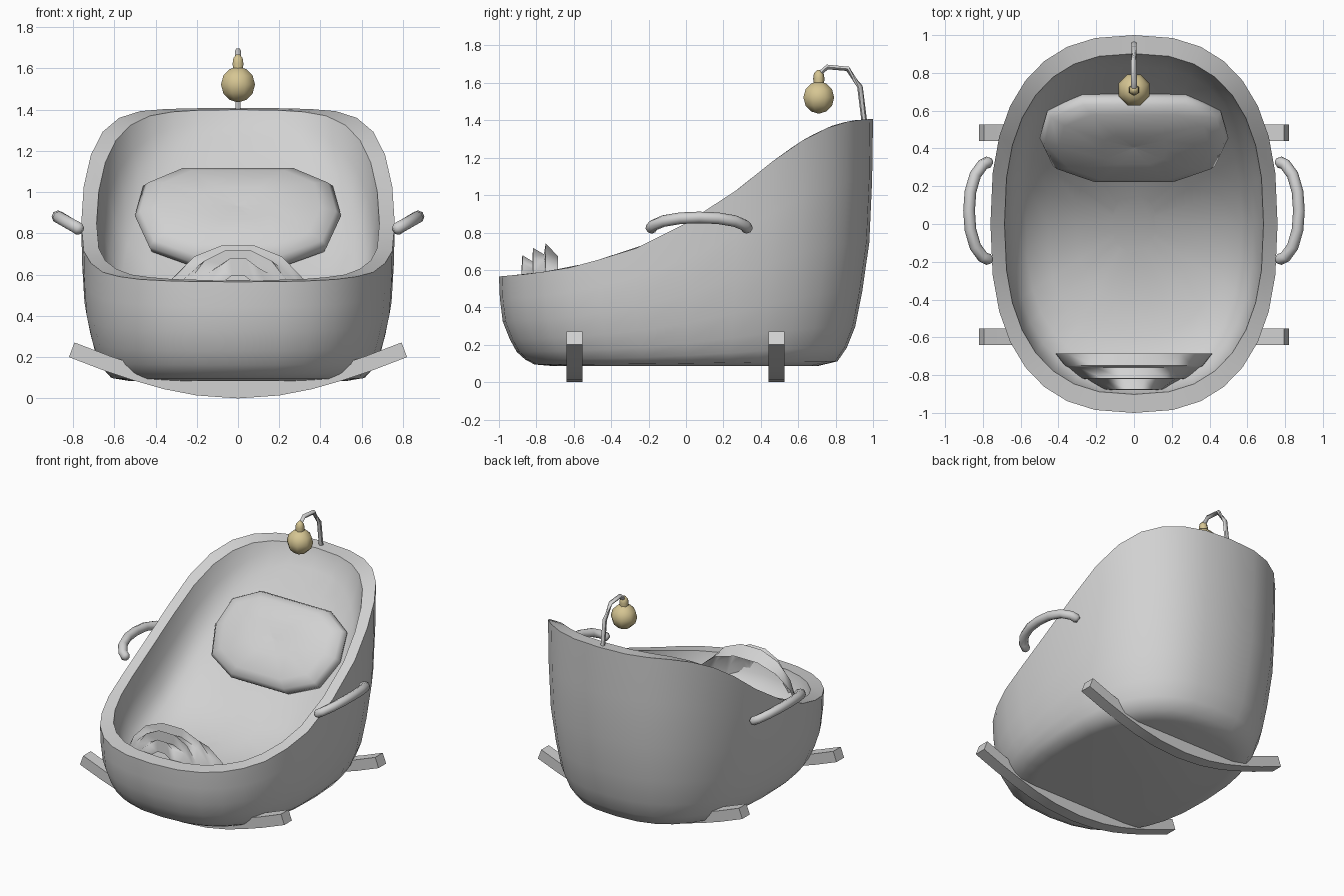
import bpy, bmesh, math
from mathutils import Vector, Matrix

cube = bpy.data.objects.get("Cube")
if cube:
    bpy.data.objects.remove(cube)


def material(name, rgb):
    m = bpy.data.materials.new(name)
    m.use_nodes = True
    m.diffuse_color = (*rgb, 1)
    m.node_tree.nodes["Principled BSDF"].inputs["Base Color"].default_value = (*rgb, 1)
    return m


GREY = material("light grey", (0.64, 0.64, 0.64))
GOLD = material("soft gold", (0.67, 0.56, 0.29))


def finish(name, bm, mat, angle=60):
    bmesh.ops.recalc_face_normals(bm, faces=bm.faces)
    me = bpy.data.meshes.new(name)
    bm.to_mesh(me)
    bm.free()
    ob = bpy.data.objects.new(name, me)
    bpy.context.collection.objects.link(ob)
    me.materials.append(mat)
    bpy.ops.object.select_all(action='DESELECT')
    ob.select_set(True)
    bpy.context.view_layer.objects.active = ob
    bpy.ops.object.shade_smooth_by_angle(angle=math.radians(angle))


def loft(rings, closed=True, caps=True):
    """Skin a list of equal-length point rings, optionally capping the ends."""
    bm = bmesh.new()
    rows = [[bm.verts.new(p) for p in r] for r in rings]
    n = len(rows[0])
    for a, b in zip(rows, rows[1:]):
        for i in range(n if closed else n - 1):
            j = (i + 1) % n
            bm.faces.new((a[i], a[j], b[j], b[i]))
    if caps:
        bm.faces.new(rows[0])
        bm.faces.new(rows[-1])
    return bm


def tube(path, radii, sides=8):
    """Round tube along a path, with one radius per point."""
    path = [Vector(p) for p in path]
    rings = []
    for i, p in enumerate(path):
        d = (path[min(i + 1, len(path) - 1)] - path[max(i - 1, 0)]).normalized()
        u = d.cross(Vector((0, 0, 1)) if abs(d.z) < 0.7 else Vector((1, 0, 0))).normalized()
        v = d.cross(u)
        rings.append([p + radii[i] * (u * math.cos(t) + v * math.sin(t))
                      for t in (2 * math.pi * k / sides for k in range(sides))])
    return loft(rings)


def interp(table, x):
    for (x0, z0), (x1, z1) in zip(table, table[1:]):
        if x <= x1:
            return z0 + (z1 - z0) * max(0, x - x0) / (x1 - x0)
    return table[-1][1]


def superellipse(a, b, t, e):
    c, s = math.cos(t), math.sin(t)
    return (a * math.copysign(abs(c) ** (2 / e), c), b * math.copysign(abs(s) ** (2 / e), s))


# Basket: outer wall, rim and sloping bed in one skin
RIM = [(-1, .565), (-.85, .578), (-.65, .605), (-.3, .70), (0, .85), (.25, 1.01),
       (.5, 1.21), (.65, 1.31), (.8, 1.38), (.9, 1.4), (1, 1.408)]
BED = [(-.9, .36), (-.6, .32), (-.3, .33), (-.1, .37), (.1, .46), (.25, .59),
       (.5, .83), (.7, 1.05), (.85, 1.24)]
SIDES = 32
plan = [superellipse(.76, 1, 2 * math.pi * i / SIDES, 2.5) for i in range(SIDES)]
FLOOR = .085
rings = []
for f, s in [(0, .7), (.02, .81), (.075, .86), (.16, .905), (.3, .942), (.5, .98),
             (.75, .995), (1, 1)]:
    rings.append([(x * s, y * s, FLOOR + f * (interp(RIM, y) - FLOOR)) for x, y in plan])
for g, s in [(1, .902), (.6, .882), (.3, .835), (.13, .75), (.04, .6), (0, .4), (0, .15)]:
    ring = []
    for x, y in plan:
        low = interp(BED, y * s)
        ring.append((x * s, y * s, low + g * (interp(RIM, y * .902) - low)))
    rings.append(ring)
finish("basket", loft(rings), GREY)

# Pillow leaning on the raised end of the bed, slightly pinched at its centre
outline = [(.5, 0), (.46, .2), (.28, .305), (-.28, .305), (-.46, .2), (-.5, 0),
           (-.43, -.21), (-.22, -.315), (.22, -.315), (.43, -.21)]
tilt = Matrix.Translation((0, .455, .885)) @ Matrix.Rotation(math.radians(46), 4, 'X')
rings = [[tilt @ Vector((x * s, y * s, h)) for x, y in outline]
         for s, h in [(.85, -.07), (.97, -.04), (1, 0), (.95, .035), (.8, .065),
                      (.35, .085), (.02, .07)]]
finish("pillow", loft(rings), GREY)

# Pleated blanket arching over the foot end: (y, crest height, half width)
pleats = [(-.88, .60, .13), (-.875, .685, .17), (-.82, .65, .26), (-.819, .725, .28),
          (-.76, .69, .35), (-.75, .748, .37), (-.685, .68, .42)]
rings = []
for y, top, w in pleats:
    arch = [superellipse(w, top - .36, math.pi * (k + .5) / 8, 2.15) for k in range(8)]
    arch = [(w, 0)] + arch + [(-w, 0)]
    rings.append([(x, y, .36 + z) for x, z in arch])
finish("folded_blanket", loft(rings, closed=False, caps=False), GREY)

# Two curved rockers, a little thicker in the middle where they meet the basket
under = [(0, 0), (.2, .014), (.36, .045), (.5, .085), (.65, .135), (.82, .20)]
under = [(-x, z) for x, z in under[:0:-1]] + under
for name, yc in (("front_rocker", -.597), ("back_rocker", .483)):
    rings = []
    for i, (x, z) in enumerate(under):
        a, b = under[max(i - 1, 0)], under[min(i + 1, len(under) - 1)]
        thick = .092 if abs(x) < .4 else .076
        d = Vector((b[0] - a[0], b[1] - a[1])).normalized() * thick
        rings.append([(x, yc - .043, z), (x, yc + .043, z),
                      (x - d.y, yc + .043, z + d.x), (x - d.y, yc - .043, z + d.x)])
    finish(name, loft(rings), GREY)

# Carrying handles, mirrored
grip = [(.755, .262), (.77, .258), (.80, .245), (.84, .19), (.866, .1), (.873, 0)]
grip = grip + [(x, -y) for x, y in grip[-2::-1]]
radii = [.018] + [.031] * (len(grip) - 2) + [.018]
for name, side in (("left_handle", 1), ("right_handle", -1)):
    path = [(side * x, y + .07, .815 + (x - .76) * .58) for x, y in grip]
    finish(name, tube(path, radii), GREY)

# Hanging bell on a bent arm
arm = [(0, .955, 1.38), (0, .93, 1.58), (0, .865, 1.675), (0, .755, 1.685), (0, .705, 1.64)]
finish("bell_arm", tube(arm, [.015] * len(arm), 6), GREY)


def turned(name, rows, sides):
    rings = [[(r * math.cos(t), .71 + r * math.sin(t), z)
              for t in (2 * math.pi * (k + .5) / sides for k in range(sides))] for r, z in rows]
    finish(name, loft(rings), GOLD)


ball = [(.089 * math.sin(a), 1.522 - .086 * math.cos(a))
        for a in (math.pi * k / 6 for k in range(1, 6))]
turned("bell", [(.004, 1.436)] + ball + [(.004, 1.608)], 8)
turned("bell_cap", [(.028, 1.59), (.03, 1.625), (.026, 1.65), (.01, 1.668)], 6)
